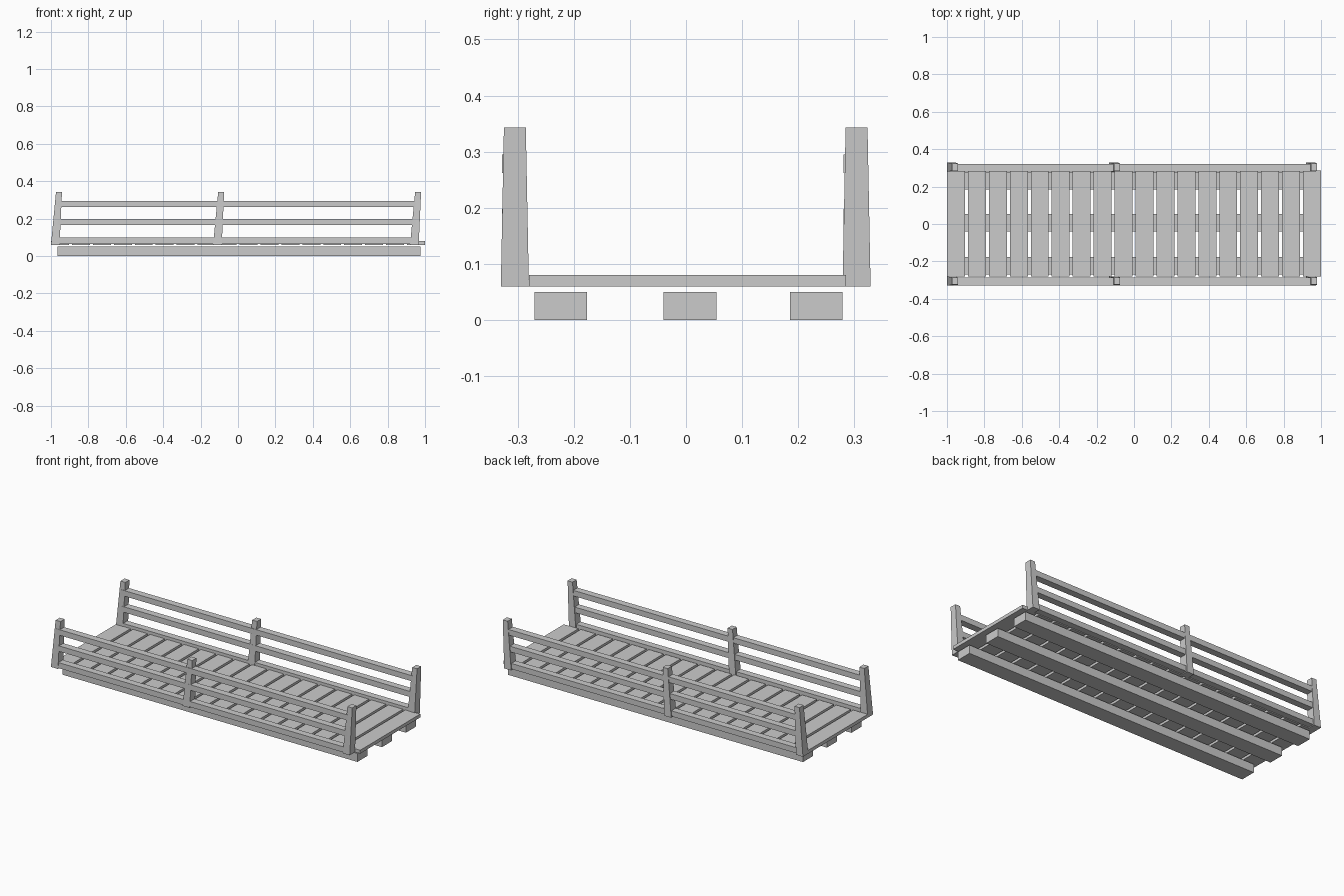
import bpy

if "Cube" in bpy.data.objects:
    bpy.data.objects.remove(bpy.data.objects["Cube"])


def solid(name, bottom, top, z0, z1):
    """Box or tapered, leaning block; bottom/top are (x0, x1, y0, y1)."""
    verts = []
    for (x0, x1, y0, y1), z in ((bottom, z0), (top, z1)):
        verts += [(x0, y0, z), (x1, y0, z), (x1, y1, z), (x0, y1, z)]
    faces = [(3, 2, 1, 0), (4, 5, 6, 7)]
    faces += [(i, (i + 1) % 4, (i + 1) % 4 + 4, i + 4) for i in range(4)]
    mesh = bpy.data.meshes.new(name)
    mesh.from_pydata(verts, [], faces)
    obj = bpy.data.objects.new(name, mesh)
    bpy.context.collection.objects.link(obj)
    return obj


def box(name, x0, x1, y0, y1, z0, z1):
    return solid(name, (x0, x1, y0, y1), (x0, x1, y0, y1), z0, z1)


# Support beams under the deck
for i, y in enumerate((-0.27, -0.04, 0.185)):
    box(f"support_beam_{i + 1}", -0.965, 0.975, y, y + 0.094, 0.0, 0.05)

# Deck planks
plank = box("deck_planks", -1.0, -0.904, -0.28, 0.285, 0.06, 0.08)
array = plank.modifiers.new("repeat", "ARRAY")
array.count = 18
array.use_relative_offset = False
array.use_constant_offset = True
array.constant_offset_displace = (0.112, 0, 0)

for side, y, rail_y in (("front", -0.305, -0.328), ("back", 0.304, 0.281)):
    # Leaning tapered posts
    for i, x in enumerate((-1.0, -0.133, 0.92)):
        solid(f"{side}_post_{i + 1}",
              (x, x + 0.046, y - 0.025, y + 0.025),
              (x + 0.027, x + 0.059, y - 0.0195, y + 0.0195), 0.06, 0.343)
    # Horizontal rails
    for i, z in enumerate((0.065, 0.165, 0.262)):
        box(f"{side}_rail_{i + 1}", -0.965, 0.95, rail_y, rail_y + 0.041, z, z + 0.033)
